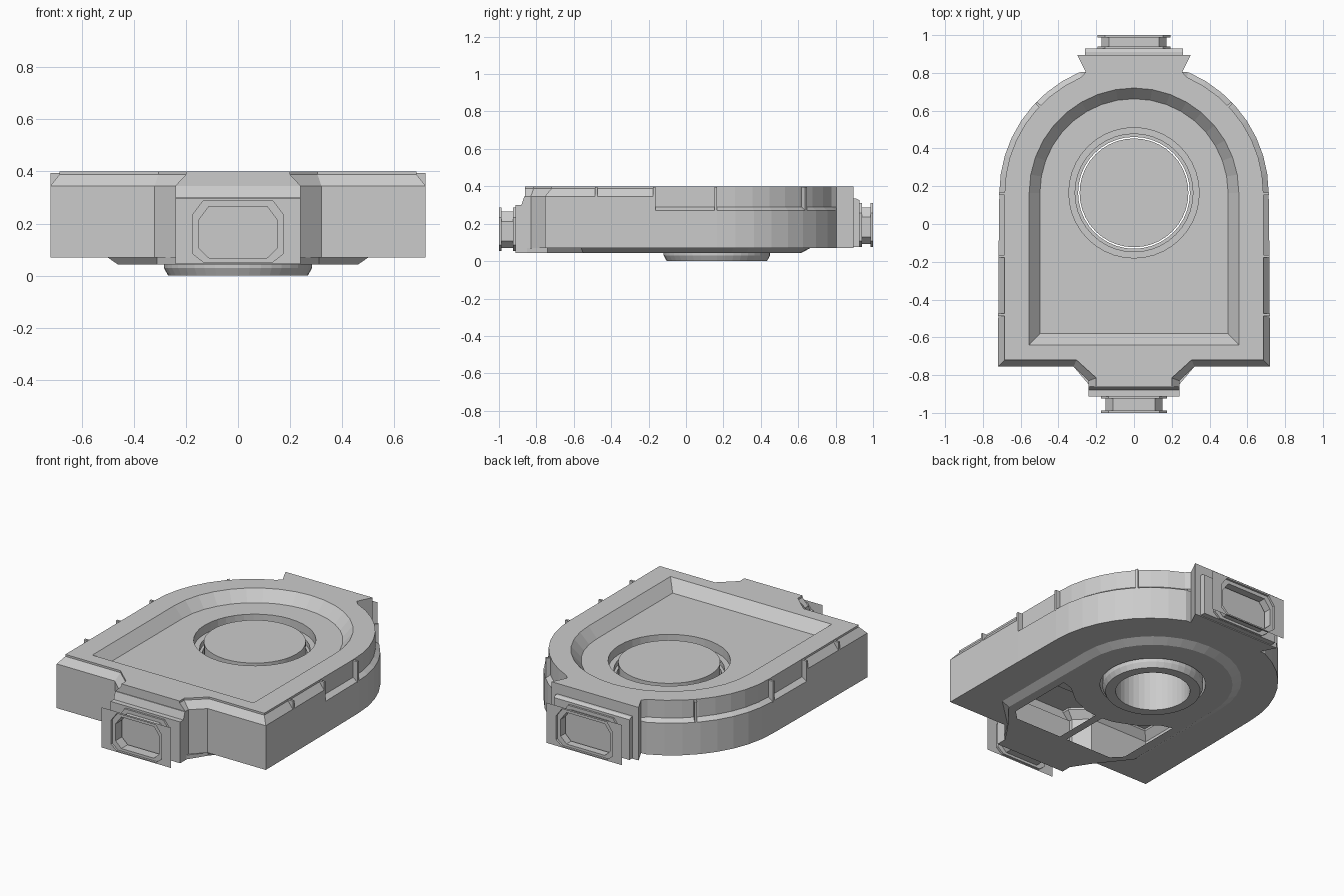
import bpy, bmesh
from math import sin, cos, pi, radians

if "Cube" in bpy.data.objects:
    bpy.data.objects.remove(bpy.data.objects["Cube"])

CY = 0.165    # centre of the rounded end and the lift
DECK = 0.335  # height of the sunken deck


def finish(name, bm):
    bmesh.ops.recalc_face_normals(bm, faces=bm.faces)
    me = bpy.data.meshes.new(name)
    bm.to_mesh(me)
    bm.free()
    ob = bpy.data.objects.new(name, me)
    bpy.context.collection.objects.link(ob)
    return ob


def mirror(p):
    q = list(p)
    q[0] = -q[0]
    if len(q) > 2:
        q[2] = -q[2]
    return tuple(q)


def sym(half):
    """Close a right-hand half outline by mirroring it across x = 0."""
    return half + [mirror(p) for p in reversed(half) if abs(p[0]) > 1e-6]


def arc(r, a0, a1, n):
    out = []
    for i in range(n + 1):
        a = radians(a0 + (a1 - a0) * i / n)
        x = r * cos(a)
        out.append((0.0 if abs(x) < 1e-6 else x, CY + r * sin(a)))
    return out


def loop(bm, pts):
    vs = [bm.verts.new(p) for p in pts]
    es = [bm.edges.new((vs[i - 1], vs[i])) for i in range(len(vs))]
    return vs, es


def bridge(bm, a, b):
    for i in range(len(a[0])):
        bm.faces.new((a[0][i - 1], a[0][i], b[0][i], b[0][i - 1]))


def fill(bm, normal, *loops):
    bmesh.ops.triangle_fill(bm, edges=[e for l in loops for e in l[1]],
                            use_beauty=True, normal=normal)


def at(pts, z):
    return [(p[0], p[1], z) for p in pts]


def circle(r, n=40):
    return [(r * cos(2 * pi * i / n), CY + r * sin(2 * pi * i / n)) for i in range(n)]


def lathe(name, prof, n=40):
    bm = bmesh.new()
    prev = None
    for r, z in prof:
        if r == 0:
            c = bm.verts.new((0, CY, z))
            for i in range(n):
                bm.faces.new((prev[0][i - 1], prev[0][i], c))
            break
        cur = loop(bm, at(circle(r, n), z))
        if prev:
            bridge(bm, prev, cur)
        prev = cur
    return finish(name, bm)


# Hull half outline: outer x, y, top inner x, y, bevel start z, bevel end z
F, B = (0.345, 0.388), (0.27, 0.29)
half = [(0.24, -0.86, 0.20, -0.86) + F, (0.24, -0.83, 0.20, -0.815) + F,
        (0.32, -0.755, 0.305, -0.72) + F, (0.72, -0.755, 0.685, -0.72) + F,
        (0.717, -0.171, 0.685, -0.171) + F, (0.717, -0.169, 0.685, -0.169) + B]
for (x, y), (xi, yi) in zip(arc(0.713, 0, 66, 8), arc(0.685, 0, 66, 8)):
    half.append((x, y * 0.98 + 0.003, xi, yi * 0.98 + 0.003) + B)
half += [(0.255, 0.805, 0.255, 0.805) + B, (0.30, 0.895, 0.30, 0.895) + B]
hull = sym(half)

bm = bmesh.new()
rings = [loop(bm, [(p[0], p[1], 0.07) for p in hull]),
         loop(bm, [(p[0], p[1], p[4]) for p in hull]),
         loop(bm, [(p[2], p[3], p[5]) for p in hull]),
         loop(bm, [(p[2], p[3], 0.40) for p in hull])]
for a, b in zip(rings, rings[1:]):
    bridge(bm, a, b)

# Sunken deck with sloped walls and the lift opening
UP = (0, 0, 1)
rim = loop(bm, at(sym([(0.555, -0.64)] + arc(0.555, 0, 90, 9)), 0.40))
deck = loop(bm, at(sym([(0.498, -0.58)] + arc(0.498, 0, 90, 9)), DECK))
well = loop(bm, at(circle(0.345), DECK))
fill(bm, UP, rings[3], rim)
bridge(bm, rim, deck)
fill(bm, UP, deck, well)

# Raised keel underneath, with two windows and the lift shaft hole
keel = [(0.235, -0.855), (0.31, -0.74), (0.50, -0.56)]
k0 = loop(bm, at(sym(keel + arc(0.50, 0, 90, 9)), 0.07))
keel[2] = (0.46, -0.55)
k1 = loop(bm, at(sym(keel + arc(0.45, 0, 90, 9)), 0.043))
win = [(0.025, -0.62), (0.34, -0.62), (0.40, -0.56), (0.40, -0.14),
       (0.33, -0.16), (0.22, -0.25), (0.10, -0.30), (0.025, -0.31)]
w_r = loop(bm, at(win, 0.043))
w_l = loop(bm, at([(-x, y) for x, y in win], 0.043))
shaft = loop(bm, at(circle(0.298), 0.043))
fill(bm, UP, rings[0], k0)
bridge(bm, k0, k1)
fill(bm, UP, k1, w_r, w_l, shaft)
finish("hull", bm)

# Lift shaft lining and the lift itself
lathe("lift_shaft", [(0.345, DECK), (0.345, 0.28), (0.312, 0.28), (0.312, 0.25),
                     (0.296, 0.25), (0.298, 0.043)])
lathe("lift", [(0.21, 0.27), (0.21, 0.0), (0.268, 0.0), (0.284, 0.03), (0.288, DECK - 0.01),
               (0, DECK - 0.01)])
lathe("lift_underside", [(0.21, 0.27), (0, 0.27)])

# Slim ribs across the side ledge
ribs = [(0.702, -0.48, 0, 0.335), (0.70, -0.17, 0, 0.265),
        (0.698, 0.16, 0, 0.265), (0.505, 0.63, 43, 0.265)]
for s in (1, -1):
    for x, y, ang, z0 in ribs:
        bpy.ops.mesh.primitive_cube_add(size=1, location=(s * x, y, (z0 + 0.395) / 2),
                                        rotation=(0, 0, radians(s * ang)))
        ob = bpy.context.object
        ob.name = "side_rib"
        ob.scale = (0.034, 0.014, 0.395 - z0)


def dock(name, s, half_w, z0, collar, y_in, w):
    """Docking port: collar, then an octagonal grooved tunnel to a thin end plate."""
    bm = bmesh.new()
    a = [bm.verts.new((-half_w, y, z)) for y, z in collar]
    b = [bm.verts.new((half_w, y, z)) for y, z in collar]
    bm.faces.new(a)
    bm.faces.new(b)
    bridge(bm, (a,), (b,))
    finish(name + "_collar", bm)

    def octo(y, d):
        return loop(bm, [(x, s * y, z) for x, z in sym(
            [(w - 0.08 + d, z0 + 0.022 - d * 0.7), (w - 0.04 + d, z0 + 0.022 - d * 0.7),
             (w + d, z0 + 0.06 - d), (w + d, z0 + 0.165 + d),
             (w - 0.04 + d, z0 + 0.218 + d), (w - 0.08 + d, z0 + 0.218 + d)])])

    bm = bmesh.new()
    g = 0.022
    steps = [octo(y, d) for y, d in ((y_in, g), (y_in + 0.012, g), (y_in + 0.012, 0),
                                     (0.987, 0), (0.987, g), (1.0, g))]
    for p, q in zip(steps, steps[1:]):
        bridge(bm, p, q)
    z1 = z0 + 0.25
    plate = loop(bm, [(x, s, z) for x, z in
                      ((-half_w, z0), (half_w, z0), (half_w, z1), (-half_w, z1))])
    fill(bm, (0, s, 0), steps[-1], plate)
    finish(name + "_tunnel", bm)


dock("front_dock", -1, 0.24, 0.047,
     [(-0.85, 0.043), (-0.912, 0.043), (-0.912, 0.30), (-0.88, 0.30), (-0.865, 0.345), (-0.85, 0.345)],
     0.912, 0.152)
dock("rear_dock", 1, 0.26, 0.07,
     [(0.89, 0.075), (0.928, 0.075), (0.928, 0.325), (0.91, 0.335), (0.89, 0.335)],
     0.928, 0.172)
